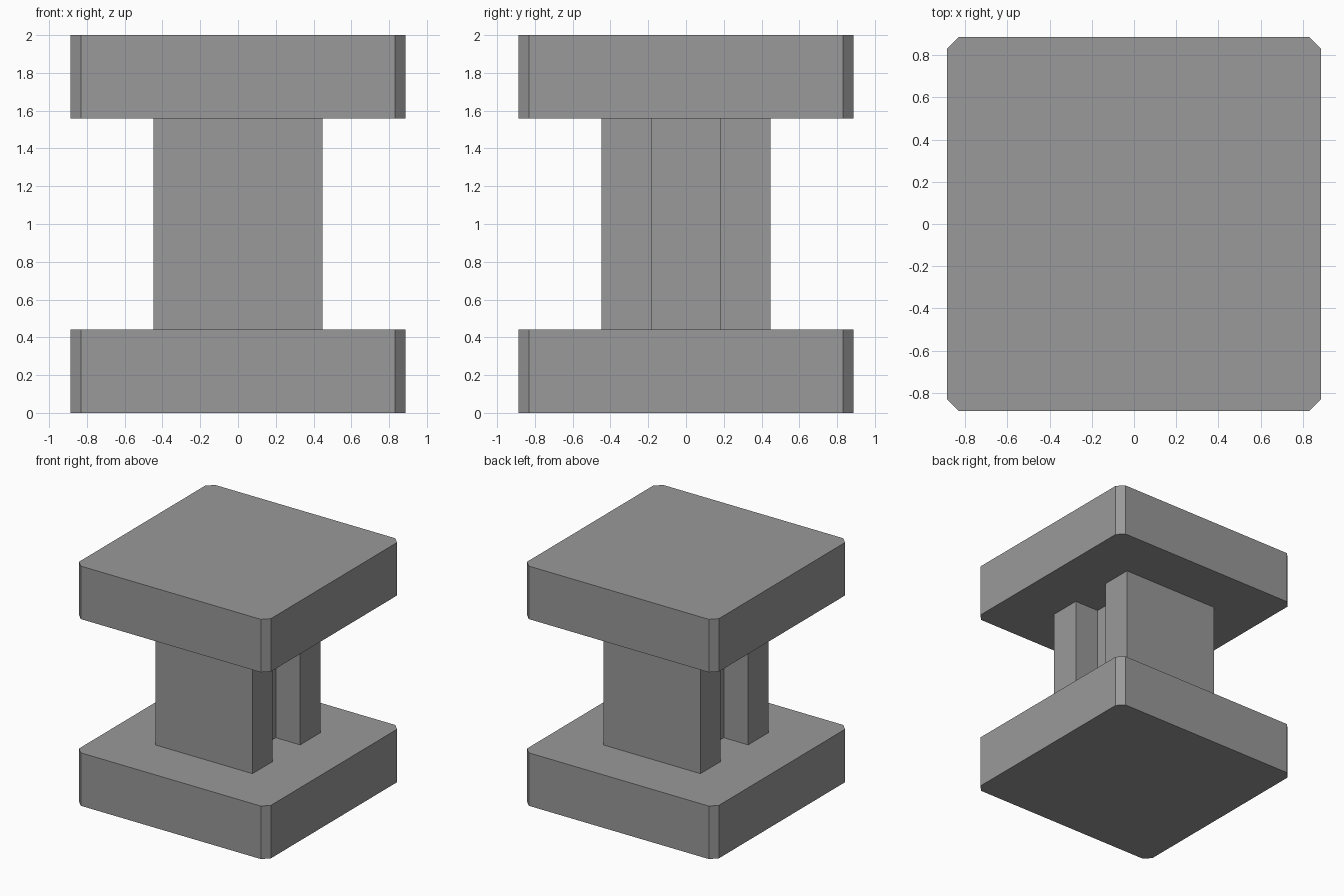
import bpy
import bmesh

if "Cube" in bpy.data.objects:
    bpy.data.objects.remove(bpy.data.objects["Cube"])

# Darker grey shared by all parts
grey = bpy.data.materials.new("dark_grey")
grey.diffuse_color = (0.32, 0.32, 0.32, 1)
grey.use_nodes = True
grey.node_tree.nodes["Principled BSDF"].inputs["Base Color"].default_value = grey.diffuse_color


def prism(name, outline, z0, z1):
    """Extrude a closed XY outline from z0 up to z1."""
    bm = bmesh.new()
    base = bm.faces.new([bm.verts.new((x, y, z0)) for x, y in outline])
    ext = bmesh.ops.extrude_face_region(bm, geom=[base])
    top = [v for v in ext["geom"] if isinstance(v, bmesh.types.BMVert)]
    bmesh.ops.translate(bm, verts=top, vec=(0, 0, z1 - z0))
    bmesh.ops.recalc_face_normals(bm, faces=bm.faces)
    mesh = bpy.data.meshes.new(name)
    bm.to_mesh(mesh)
    bm.free()
    mesh.materials.append(grey)
    obj = bpy.data.objects.new(name, mesh)
    bpy.context.collection.objects.link(obj)
    return obj


def mirrored(quarter):
    """Complete a +x +y quarter outline (counter-clockwise) on all four sides."""
    half = quarter + [(-x, y) for x, y in reversed(quarter)]
    return half + [(-x, -y) for x, y in half]


H = 2.0          # total height
PLATE = 0.442    # plate thickness
R, C = 0.886, 0.055   # plate half width and corner chamfer

# Square end plates with chamfered corners
plate = mirrored([(R, R - C), (R - C, R)])
prism("bottom_plate", plate, 0, PLATE)
prism("top_plate", plate, H - PLATE, H)

# Column with an H section: two flanges joined by a recessed web
column = mirrored([(0.222, 0.182), (0.447, 0.182), (0.447, 0.447)])
prism("column", column, PLATE, H - PLATE)
